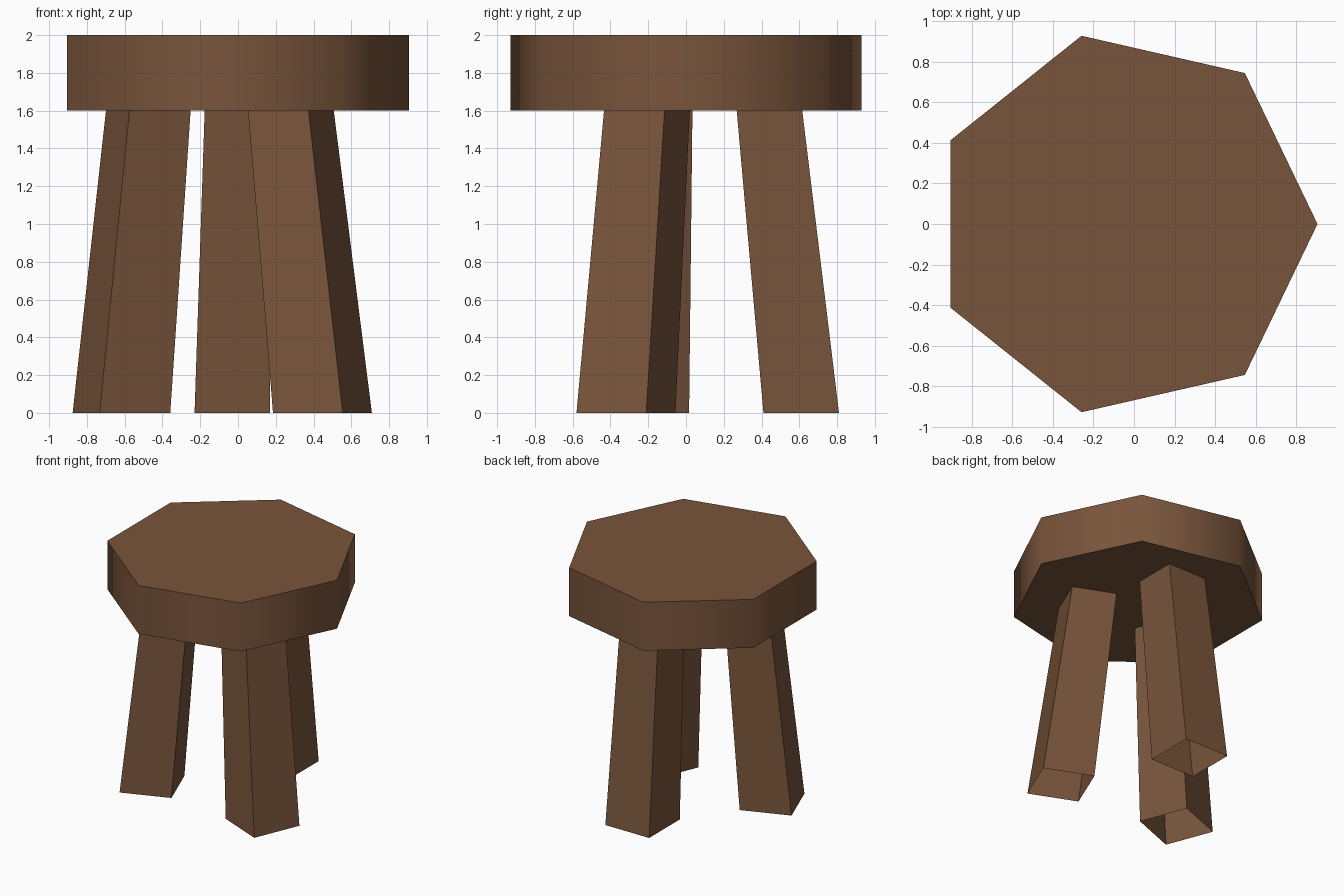
import bpy, bmesh, math
from mathutils import Vector

if "Cube" in bpy.data.objects:
    bpy.data.objects.remove(bpy.data.objects["Cube"])

wood = bpy.data.materials.new("brown wood")
wood.diffuse_color = (0.19, 0.09, 0.044, 1)
wood.use_nodes = True
wood.node_tree.nodes["Principled BSDF"].inputs["Base Color"].default_value = wood.diffuse_color


def finish(bm, name):
    mesh = bpy.data.meshes.new(name)
    bm.to_mesh(mesh)
    bm.free()
    mesh.materials.append(wood)
    obj = bpy.data.objects.new(name, mesh)
    bpy.context.collection.objects.link(obj)
    return obj


def square(bm, x, y, z, side, angle):
    r = side / math.sqrt(2)
    return [bm.verts.new((x + r * math.cos(angle + math.pi / 4 + i * math.pi / 2),
                          y + r * math.sin(angle + math.pi / 4 + i * math.pi / 2), z))
            for i in range(4)]


def leg(name, foot, top, angle):
    # tapered, splayed square tube with open ends
    bm = bmesh.new()
    a = square(bm, *foot, 0, 0.40, math.radians(angle))
    b = square(bm, *top, 1.6, 0.347, math.radians(angle))
    for i in range(4):
        j = (i + 1) % 4
        bm.faces.new((a[i], a[j], b[j], b[i]))
    finish(bm, name)


# seven-sided seat slab, sides shaded smooth and rims sharp
bm = bmesh.new()
R, CX = 0.952, -0.047
ring = [bm.verts.new((CX + R * math.cos(i * math.tau / 7), R * math.sin(i * math.tau / 7), 1.6))
        for i in range(7)]
base = bm.faces.new(ring)
ext = bmesh.ops.extrude_face_region(bm, geom=[base], use_keep_orig=True)
up = [v for v in ext["geom"] if isinstance(v, bmesh.types.BMVert)]
bmesh.ops.translate(bm, verts=up, vec=Vector((0, 0, 0.4)))
bmesh.ops.recalc_face_normals(bm, faces=bm.faces)
seat = finish(bm, "seat")
bpy.context.view_layer.objects.active = seat
seat.select_set(True)
bpy.ops.object.shade_smooth_by_angle(angle=math.radians(60))

# three splayed legs
leg("left_leg", (-0.617, -0.242), (-0.475, -0.19), 21)
leg("right_leg", (0.447, -0.318), (0.28, -0.207), -22.7)
leg("back_leg", (-0.03, 0.61), (-0.003, 0.442), 0)
